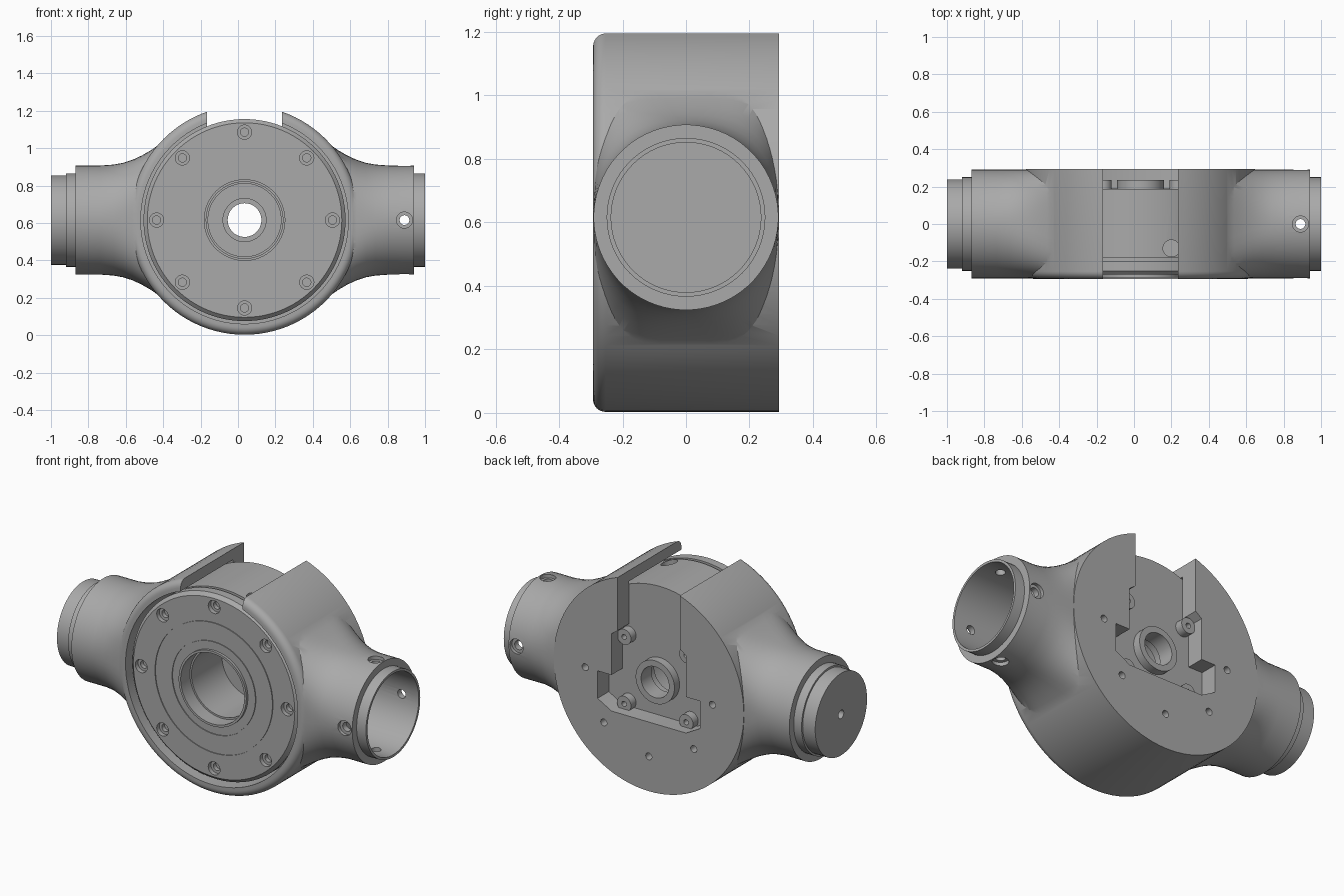
import bpy, bmesh, math
from mathutils import Matrix, Vector

if "Cube" in bpy.data.objects:
    bpy.data.objects.remove(bpy.data.objects["Cube"], do_unlink=True)

CX, CZ = 0.035, 0.616      # hub axis
ROT = {"x": Matrix.Rotation(math.pi / 2, 4, "Y"),
       "y": Matrix.Rotation(math.pi / 2, 4, "X"),
       "z": Matrix.Identity(4)}

grey = bpy.data.materials.new("machined_grey")
grey.use_nodes = True
colour = (0.4, 0.4, 0.4, 1)
grey.diffuse_color = colour
grey.node_tree.nodes["Principled BSDF"].inputs["Base Color"].default_value = colour


def finish(bm, name):
    bmesh.ops.recalc_face_normals(bm, faces=bm.faces)
    mesh = bpy.data.meshes.new(name)
    bm.to_mesh(mesh)
    bm.free()
    mesh.materials.append(grey)
    ob = bpy.data.objects.new(name, mesh)
    bpy.context.scene.collection.objects.link(ob)
    return ob


def cylinder(name, axis, r, centre, length, seg=32):
    bm = bmesh.new()
    bmesh.ops.create_cone(bm, cap_ends=True, segments=seg, radius1=r, radius2=r, depth=length,
                          matrix=Matrix.Translation(centre) @ ROT[axis])
    return finish(bm, name)


def prism(name, points, y0, y1):
    bm = bmesh.new()
    face = bm.faces.new([bm.verts.new((CX + x, y0, CZ + z)) for x, z in points])
    new = bmesh.ops.extrude_face_region(bm, geom=[face])["geom"]
    bmesh.ops.translate(bm, vec=(0, y1 - y0, 0),
                        verts=[v for v in new if isinstance(v, bmesh.types.BMVert)])
    return finish(bm, name)


def loft(bm, rings, closed=False):
    n = len(rings[0])
    rows = [[bm.verts.new(p) for p in ring] for ring in rings]
    pairs = list(zip(rows, rows[1:])) + ([(rows[-1], rows[0])] if closed else [])
    for a, b in pairs:
        for i in range(n):
            j = (i + 1) % n
            bm.faces.new((a[i], a[j], b[j], b[i]))
    if not closed:
        bm.faces.new(rows[0])
        bm.faces.new(rows[-1])


def revolve(name, profile, x=0, z=0, seg=96):
    # closed (radius, y) profile turned about a line parallel to y
    bm = bmesh.new()
    rings = []
    for r, y in profile:
        rings.append([(CX + x + r * math.cos(t), y, CZ + z + r * math.sin(t))
                      for t in (2 * math.pi * i / seg for i in range(seg))])
    loft(bm, rings, closed=True)
    return finish(bm, name)


def boolean(ob, cutters, operation="DIFFERENCE"):
    bpy.context.view_layer.objects.active = ob
    for c in cutters:
        c.hide_render = True
        mod = ob.modifiers.new("cut", "BOOLEAN")
        mod.operation, mod.solver, mod.object = operation, "EXACT", c
        bpy.ops.object.modifier_apply(modifier=mod.name)
        bpy.data.objects.remove(c, do_unlink=True)


def smooth(ob):
    bpy.ops.object.select_all(action="DESELECT")
    ob.select_set(True)
    bpy.context.view_layer.objects.active = ob
    bpy.ops.object.shade_smooth_by_angle(angle=math.radians(30))


# Round hub with a rounded front edge
bm = bmesh.new()
R, bevel = 0.613, 0.04
outline = [(R, 0.293)]
for k in range(7):
    a = math.pi / 2 * k / 6
    outline.append((R - bevel + bevel * math.cos(a), -0.293 + bevel - bevel * math.sin(a)))
loft(bm, [[(CX + r * math.cos(t), y, CZ + r * math.sin(t))
           for t in (2 * math.pi * i / 96 for i in range(96))] for r, y in outline])
housing = finish(bm, "housing")


# Flared arms: rounded box near the hub, blending into a round tube
def section(x, h, n, seg=64):
    ring = []
    for i in range(seg):
        t = 2 * math.pi * (i + 0.5) / seg
        c, s = math.cos(t), math.sin(t)
        ring.append((x, 0.291 * math.copysign(abs(c) ** (2 / n), c),
                     CZ + h * math.copysign(abs(s) ** (2 / n), s)))
    return ring


flare = [(0.3, 0.44, 7), (0.42, 0.435, 6), (0.46, 0.402, 5), (0.5, 0.374, 4.2), (0.55, 0.345, 3.4),
         (0.6, 0.322, 2.8), (0.65, 0.306, 2.4), (0.7, 0.297, 2.15), (0.77, 0.292, 2)]
for side, end in ((-1, -0.87), (1, 0.94)):
    bm = bmesh.new()
    loft(bm, [section(CX + side * d, h, n) for d, h, n in flare] + [section(end, 0.292, 2)])
    boolean(housing, [finish(bm, "arm")], "UNION")

# Stepped spigots on the arm ends
boolean(housing, [cylinder("spigot", "x", r, (x, 0, CZ), length, 64) for r, x, length in
                  ((0.25, -0.87, 0.1), (0.239, -0.9, 0.2), (0.25, 0.9, 0.2))], "UNION")

# Hub cavity, open slot at the top, pocket through the back wall
pocket = [(0.2, 0.8), (0.2, 0.27), (0.24, 0.24), (0.24, 0), (0.33, 0), (0.33, -0.16), (0.24, -0.21)]
pocket += [(-x, z) for x, z in reversed(pocket)]
cuts = [cylinder("cavity", "y", 0.555, (CX, -0.105, CZ), 0.59, 96),
        prism("slot", [(-0.2, 0.4), (0.2, 0.4), (0.2, 0.8), (-0.2, 0.8)], -0.5, 0.5),
        prism("pocket", pocket, 0.1, 0.4)]

# Tube bore, radial pin holes with counterbores, end hole
cuts.append(cylinder("bore", "x", 0.236, (0.86, 0, CZ), 0.4, 64))
for axis, d in (("y", Vector((0, 1, 0))), ("z", Vector((0, 0, 1)))):
    mid = Vector((0.89, 0, CZ))
    cuts.append(cylinder("pin_hole", axis, 0.026, mid, 0.8))
    cuts += [cylinder("counterbore", axis, 0.043, mid + d * s * 0.32, 0.1) for s in (-1, 1)]
cuts.append(cylinder("end_hole", "x", 0.025, (-1, 0, CZ), 0.2))

# Screw holes in the back wall
for k in range(5):
    a = -math.pi * k / 4
    cuts.append(cylinder("back_hole", "y", 0.02,
                         (CX + 0.41 * math.cos(a), 0.29, CZ + 0.41 * math.sin(a)), 0.1, 20))
boolean(housing, cuts)
smooth(housing)

# Drive drum inside the hub, with stepped bore and face grooves
drum = revolve("drive_drum", [
    (0.09, 0.235), (0.125, 0.235), (0.125, 0.188), (0.54, 0.188), (0.54, -0.18), (0.525, -0.18),
    (0.525, -0.2), (0.54, -0.2), (0.54, -0.25), (0.52, -0.27),
    (0.381, -0.27), (0.381, -0.265), (0.376, -0.265), (0.376, -0.27),
    (0.271, -0.27), (0.271, -0.265), (0.266, -0.265), (0.266, -0.27),
    (0.218, -0.27), (0.218, -0.285), (0.205, -0.285), (0.205, -0.2), (0.195, -0.2),
    (0.195, 0.08), (0.115, 0.08), (0.115, 0.14), (0.09, 0.14)])
cuts = []
for k in range(8):
    a = math.pi * k / 4
    x, z = CX + 0.47 * math.cos(a), CZ + 0.47 * math.sin(a)
    cuts += [cylinder("bolt_seat", "y", 0.038, (x, -0.28, z), 0.07),
             cylinder("bolt_hole", "y", 0.022, (x, -0.28, z), 0.12)]
cuts.append(cylinder("cable_hole", "z", 0.045, (0.2, -0.13, CZ + 0.55), 0.2))
boolean(drum, cuts)
smooth(drum)

# Threaded standoffs in the back pocket
for x in (-0.2, 0.2):
    for z in (-0.18, 0.21):
        smooth(revolve("standoff", [(0.015, 0.18), (0.045, 0.18), (0.045, 0.235), (0.015, 0.235)],
                       x, z, 24))
